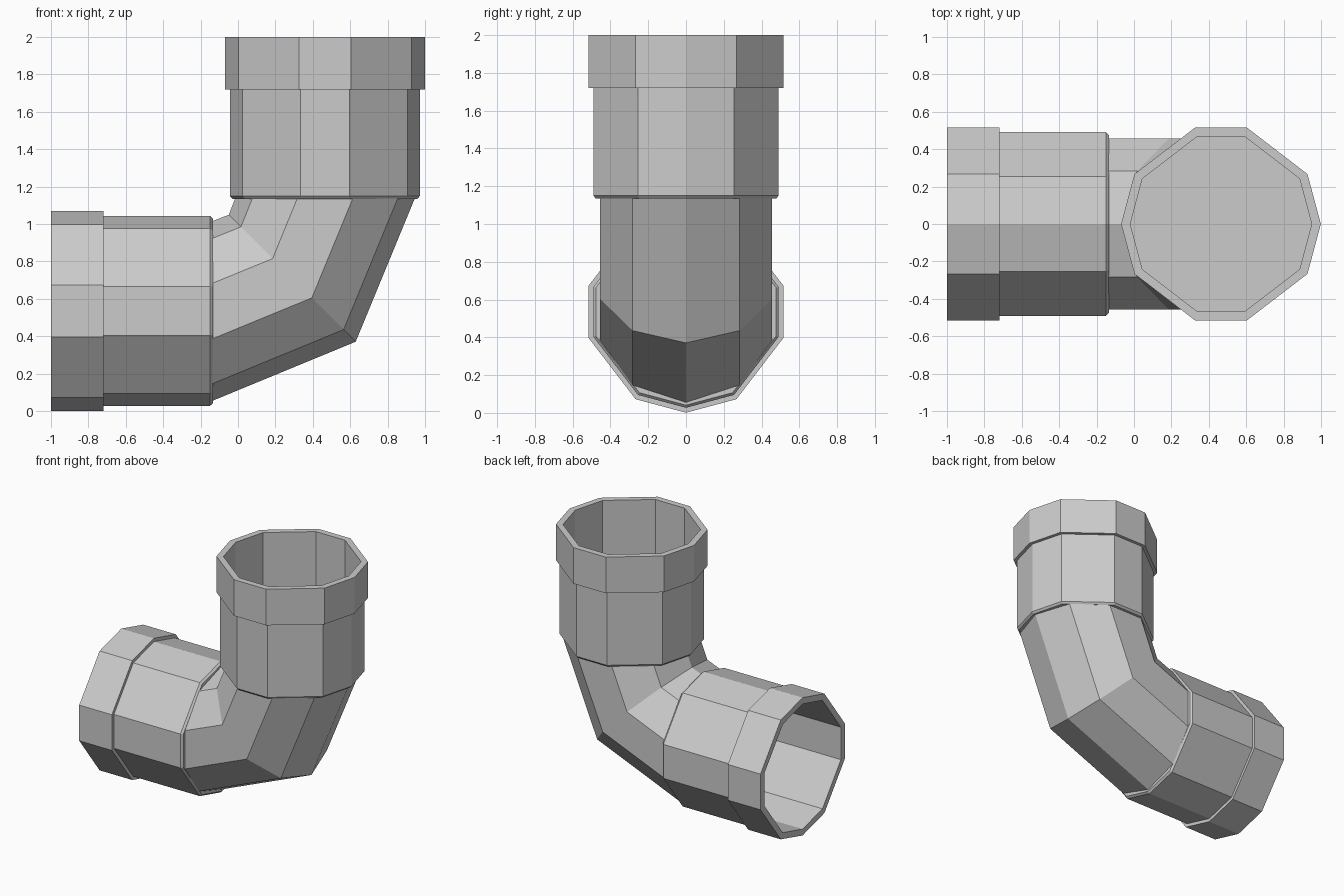
import bpy, bmesh, math
from mathutils import Vector

if "Cube" in bpy.data.objects:
    bpy.data.objects.remove(bpy.data.objects["Cube"])

CORNER = Vector((0.465, 0, 0.535))          # where the two pipe axes cross
SOCKET_ANGLES = [0, 30, 75, 105, 150, 180, 210, 255, 285, 330]
ELBOW_ANGLES = range(0, 360, 36)
Y, UP, RIGHT = Vector((0, 1, 0)), Vector((0, 0, 1)), Vector((1, 0, 0))


def ring(bm, centre, u, radius, angles):
    return [bm.verts.new(centre + radius * (u * math.cos(math.radians(a)) + Y * math.sin(math.radians(a))))
            for a in angles]


def skin(name, bm, rings):
    """Bridge consecutive rings, cap both ends and make an object."""
    for a, b in zip(rings, rings[1:]):
        n = len(a)
        for i in range(n):
            j = (i + 1) % n
            bm.faces.new((a[i], a[j], b[j], b[i]))
    bm.faces.new(rings[0])
    bm.faces.new(rings[-1])
    bmesh.ops.recalc_face_normals(bm, faces=bm.faces)
    mesh = bpy.data.meshes.new(name)
    bm.to_mesh(mesh)
    bm.free()
    obj = bpy.data.objects.new(name, mesh)
    bpy.context.collection.objects.link(obj)
    return obj


# Socket profile: (radius, distance from corner), outer base -> rim -> inner floor
PROFILE = [(0.494, 0.60), (0.508, 0.615), (0.508, 1.185), (0.534, 1.185),
           (0.534, 1.465), (0.485, 1.465), (0.485, 0.612)]


def socket(name, axis, u):
    bm = bmesh.new()
    skin(name, bm, [ring(bm, CORNER + axis * t, u, r, SOCKET_ANGLES) for r, t in PROFILE])


socket("vertical_socket", UP, RIGHT)
socket("horizontal_socket", -RIGHT, -UP)

# Elbow: two mitred segments joining the sockets
bm = bmesh.new()
skin("elbow", bm, [
    ring(bm, CORNER - RIGHT * 0.601, -UP, 0.48, ELBOW_ANGLES),
    ring(bm, CORNER + (UP - RIGHT) * 0.175, (RIGHT - UP).normalized(), 0.48, ELBOW_ANGLES),
    ring(bm, CORNER + UP * 0.601, RIGHT, 0.48, ELBOW_ANGLES),
])
